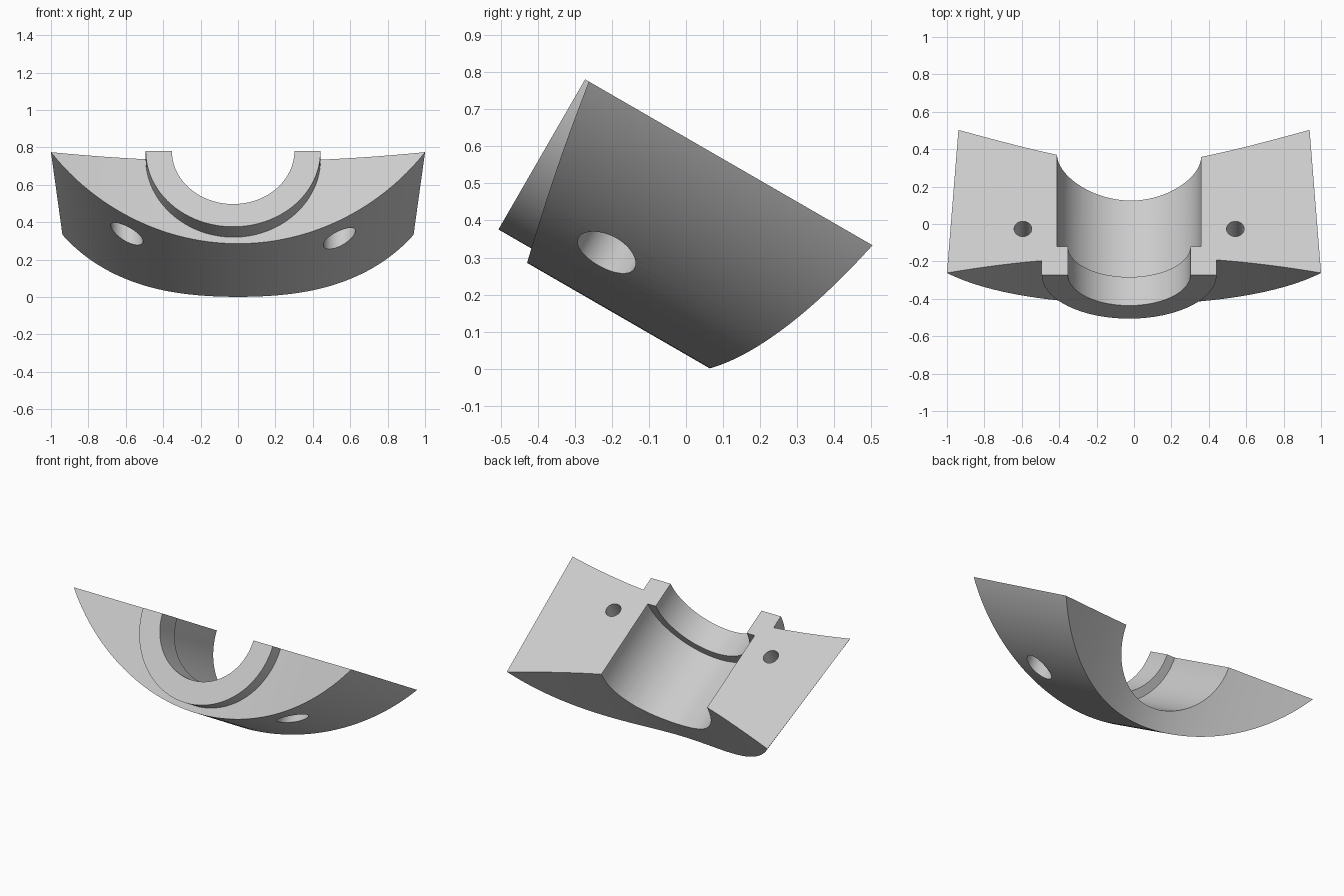
import bpy
import bmesh
from math import radians, sqrt
from mathutils import Matrix

cube = bpy.data.objects.get("Cube")
if cube:
    bpy.data.objects.remove(cube, do_unlink=True)

TOP = 0.54          # height of the split plane before tilting
BOTTOM = 0.033
AXIS_X = -0.026     # bore centre line
ARC = 1.24          # radius of the rounded underside

steel = bpy.data.materials.new("light_grey_metal")
steel.use_nodes = True
grey = (0.6, 0.6, 0.6, 1)
steel.diffuse_color = grey
steel.node_tree.nodes["Principled BSDF"].inputs["Base Color"].default_value = grey


def make_object(name, bm):
    bmesh.ops.recalc_face_normals(bm, faces=bm.faces)
    mesh = bpy.data.meshes.new(name)
    bm.to_mesh(mesh)
    bm.free()
    mesh.materials.append(steel)
    obj = bpy.data.objects.new(name, mesh)
    bpy.context.collection.objects.link(obj)
    return obj


def cylinder(name, radius, start, end, x, other, along_bore):
    """Cylinder along y (bore direction) or z (bolt direction)."""
    bm = bmesh.new()
    mid = (start + end) / 2
    place = Matrix.Translation((x, mid, other) if along_bore else (x, other, mid))
    if along_bore:
        place = place @ Matrix.Rotation(radians(90), 4, 'X')
    bmesh.ops.create_cone(bm, cap_ends=True, segments=96, radius1=radius,
                          radius2=radius, depth=end - start, matrix=place)
    return make_object(name, bm)


def front_face(x):
    return -0.514 - 0.1 * x * x


def back_face(x):
    return 0.055 + 0.345 * (sqrt(x * x + 0.16) - 0.4)


def taper(y):
    return 1 - 0.068 * (y + 0.612)


# Main body: rounded underside with a bowed front and a hollow back
bm = bmesh.new()
columns = 72
sections = []
for i in range(columns + 1):
    t = 1.05 * (2 * i / columns - 1)
    low = BOTTOM + ARC - sqrt(ARC * ARC - t * t)
    xf = t * taper(front_face(t))
    xb = t * taper(back_face(t))
    front, back = (xf, front_face(xf)), (xb, back_face(xb))
    sections.append([bm.verts.new((*p, z)) for p, z in
                     ((front, low), (back, low), (back, 0.7), (front, 0.7))])
for a, b in zip(sections, sections[1:]):
    for j in range(4):
        k = (j + 1) % 4
        bm.faces.new((a[j], a[k], b[k], b[j]))
bm.faces.new(sections[0])
bm.faces.new(sections[-1])
body = make_object("bearing_cap", bm)


def combine(tool, operation):
    tool.hide_render = True
    mod = body.modifiers.new(tool.name, 'BOOLEAN')
    mod.operation = operation
    mod.solver = 'EXACT'
    mod.object = tool
    bpy.ops.object.select_all(action='DESELECT')
    bpy.context.view_layer.objects.active = body
    body.select_set(True)
    bpy.ops.object.modifier_apply(modifier=mod.name)
    bpy.data.objects.remove(tool, do_unlink=True)


# Front collar, stepped bore
combine(cylinder("front_collar", 0.4675, -0.626, -0.46, AXIS_X, TOP, True), 'UNION')
combine(cylinder("main_bore", 0.385, -0.45, 0.9, AXIS_X, TOP, True), 'DIFFERENCE')
combine(cylinder("narrow_bore", 0.3275, -0.9, -0.2, AXIS_X, TOP, True), 'DIFFERENCE')

# Bolt holes with wide recesses underneath
for side in (-1, 1):
    x = AXIS_X + side * 0.568
    combine(cylinder("bolt_hole", 0.047, -0.2, 0.9, x, -0.342, False), 'DIFFERENCE')
    combine(cylinder("bolt_recess", 0.086, -0.2, 0.36, x, -0.342, False), 'DIFFERENCE')

# Flat split plane
bm = bmesh.new()
bmesh.ops.create_cube(bm, size=4, matrix=Matrix.Translation((0, 0, TOP + 2)))
combine(make_object("split_plane", bm), 'DIFFERENCE')

# Tilt forward and shade
body.data.transform(Matrix.Rotation(radians(-30), 4, 'X'))
bpy.ops.object.shade_smooth_by_angle(angle=radians(30))
